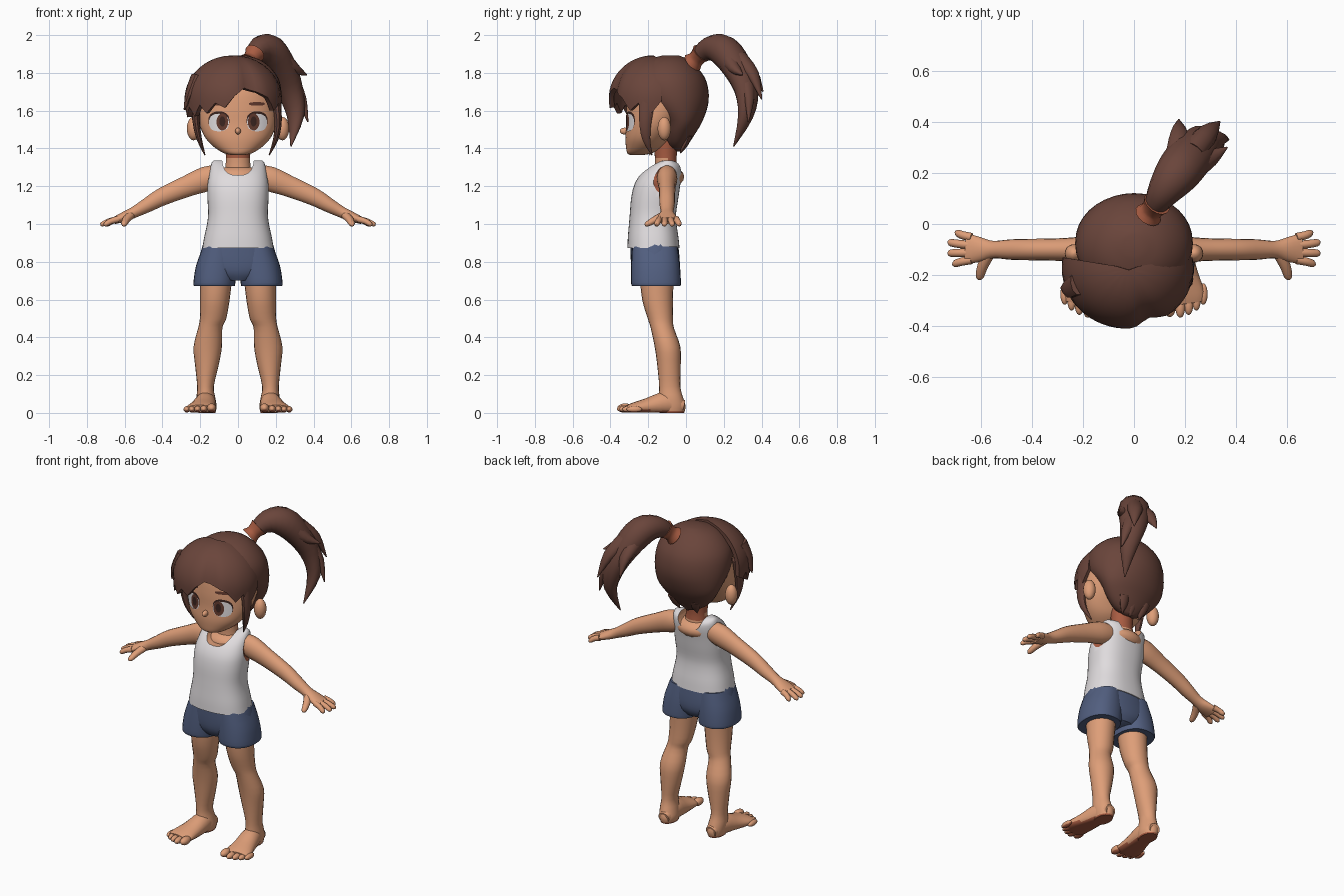
import bpy, bmesh, math
from mathutils import Vector
from mathutils.bvhtree import BVHTree

if "Cube" in bpy.data.objects:
    bpy.data.objects.remove(bpy.data.objects["Cube"])


def material(name, rgb):
    lin = [((c / 255 + 0.055) / 1.055) ** 2.4 for c in rgb]
    m = bpy.data.materials.new(name)
    m.diffuse_color = (*lin, 1)
    m.use_nodes = True
    m.node_tree.nodes["Principled BSDF"].inputs["Base Color"].default_value = m.diffuse_color
    return m


SKIN = material("skin", (222, 158, 120))
SHADE = material("shaded_skin", (168, 92, 66))
HAIR = material("brown_hair", (106, 69, 59))
WHITE = material("white_cloth", (224, 220, 222))
BLUE = material("blue_cloth", (82, 95, 128))
DARK = material("dark_brown", (58, 36, 31))
IRIS = material("iris_brown", (98, 58, 46))


def make(name, verts, faces, mats, rule=None, fix=True):
    me = bpy.data.meshes.new(name)
    me.from_pydata([tuple(v) for v in verts], [], faces)
    if fix:
        bm = bmesh.new()
        bm.from_mesh(me)
        bmesh.ops.recalc_face_normals(bm, faces=bm.faces)
        bm.to_mesh(me)
        bm.free()
    for m in mats if isinstance(mats, list) else [mats]:
        me.materials.append(m)
    if rule:
        for p in me.polygons:
            p.material_index = rule(p)
    ob = bpy.data.objects.new(name, me)
    bpy.context.collection.objects.link(ob)
    return ob


def spline(rows, n):
    """Catmull-Rom resampling of rows of numbers."""
    out = []
    for i in range(len(rows) - 1):
        a, b, c, d = (rows[max(0, min(len(rows) - 1, i + k))] for k in (-1, 0, 1, 2))
        for s in range(n):
            t = s / n
            out.append([0.5 * (2 * q + (r - p) * t + (2 * p - 5 * q + 4 * r - w) * t * t
                               + (3 * q - p - 3 * r + w) * t ** 3)
                        for p, q, r, w in zip(a, b, c, d)])
    return out + [list(rows[-1])]


def circle(n, p):
    pw = lambda v: math.copysign(abs(v) ** (2 / p), v)
    return [(pw(math.cos(2 * math.pi * i / n)), pw(math.sin(2 * math.pi * i / n))) for i in range(n)]


def skin_rings(rings):
    n = len(rings[0])
    verts = [v for r in rings for v in r]
    faces = [(k * n + i, k * n + (i + 1) % n, (k + 1) * n + (i + 1) % n, (k + 1) * n + i)
             for k in range(len(rings) - 1) for i in range(n)]
    return verts, faces + [tuple(range(n)), tuple(range(len(verts) - n, len(verts)))]


def loft(name, rows, mats, sides=28, p=2.0, n=3, side=1, rule=None):
    """Stacked level rings: z, centre x, half width, front y, back y."""
    rings = [[Vector((side * (cx + rx * c), (yf + yb) / 2 + (yb - yf) / 2 * s, z)) for c, s in circle(sides, p)]
             for z, cx, rx, yf, yb in spline(rows, n)]
    return make(name, *skin_rings(rings), mats, rule)


def tube(name, rows, mats, up=(0, 0, 1), sides=14, p=2.0, n=3, side=1, floor=None, rule=None):
    """Path rows: x, y, z, radius across, radius along the up direction."""
    rows = spline(rows, n)
    pts = [Vector(r[:3]) for r in rows]
    rings = []
    for i, r in enumerate(rows):
        t = (pts[min(i + 1, len(pts) - 1)] - pts[max(i - 1, 0)]).normalized()
        u = Vector(up).cross(t).normalized()
        v = t.cross(u)
        ring = [pts[i] + u * c * r[3] + v * s * r[4] for c, s in circle(sides, p)]
        for q in ring:
            q.x *= side
            if floor is not None:
                q.z = max(q.z, floor)
        rings.append(ring)
    return make(name, *skin_rings(rings), mats, rule)


def ball(name, c, r, mats, rule=None):
    rows = [[Vector((c[0] + r[0] * math.sin(a) * x, c[1] + r[1] * math.sin(a) * y, c[2] - r[2] * math.cos(a)))
             for x, y in circle(18, 2)] for a in [0.06 + (math.pi - 0.12) * k / 10 for k in range(11)]]
    return make(name, *skin_rings(rows), mats, rule)


def modify(ob, kind, **props):
    m = ob.modifiers.new(kind.lower(), kind)
    for k, v in props.items():
        setattr(m, k, v)
    bpy.context.view_layer.objects.active = ob
    bpy.ops.object.modifier_apply(modifier=m.name)


# Head, nose, neck
head = loft("head", [(1.365, 0, .03, -.295, -.23), (1.375, 0, .075, -.311, -.18), (1.41, 0, .13, -.318, -.12),
                     (1.46, 0, .175, -.321, -.08), (1.53, 0, .204, -.316, -.03), (1.62, 0, .212, -.315, .03),
                     (1.72, 0, .2, -.3, .05), (1.8, 0, .15, -.24, .02), (1.84, 0, .06, -.18, -.05)],
            SKIN, sides=44, p=2.1, n=4)
face = BVHTree.FromPolygons([v.co.copy() for v in head.data.vertices],
                            [tuple(p.vertices) for p in head.data.polygons])
ball("nose", (0, -.324, 1.492), (.015, .027, .018), SKIN)
loft("neck", [(1.22, 0, .075, -.18, -.04), (1.29, 0, .068, -.165, -.045), (1.35, 0, .064, -.165, -.05),
              (1.44, 0, .07, -.17, -.04)], [SKIN, SHADE],
     rule=lambda p: int(p.center.z > 1.345 or (p.center.z > 1.31 and p.center.y > -.1)))


# Painted face details laid on the head
def plate(name, x, z, w, h, lift, mat, p=2.0):
    uv = [(0, 0)] + [(c * k / 4, s * k / 4) for k in (1, 2, 3, 4) for c, s in circle(20, p)]
    verts = []
    for c, s in uv:
        hit = face.ray_cast(Vector((x + w * c, -1, z + h * s)), Vector((0, 1, 0)))[0]
        verts.append(hit + Vector((0, -lift, 0)))
    faces = [(0, 1 + i, 1 + (i + 1) % 20) for i in range(20)]
    for k in range(3):
        a, b = 1 + 20 * k, 21 + 20 * k
        faces += [(a + i, b + i, b + (i + 1) % 20, a + (i + 1) % 20) for i in range(20)]
    make(name, verts, faces, mat, fix=False)


for s, tag in ((-1, "left"), (1, "right")):
    plate(tag + "_lash", s * .101, 1.546, .056, .05, .003, DARK, 2.4)
    plate(tag + "_eye_white", s * .101, 1.537, .053, .047, .005, WHITE, 2.4)
    plate(tag + "_iris", s * .083, 1.54, .031, .045, .007, IRIS)
    plate(tag + "_pupil", s * .083, 1.543, .016, .027, .009, DARK)
    plate(tag + "_brow", s * .1, 1.636, .042, .009, .005, IRIS, 3)
    ball(tag + "_ear", (s * .235, -.115, 1.505), (.036, .036, .062), SKIN)

# Hair cap and nape tufts
loft("hair_cap", [(1.385, 0, .03, -.06, -.02), (1.42, 0, .1, -.1, .01), (1.48, 0, .16, -.12, .05),
                  (1.55, 0, .203, -.14, .09), (1.65, 0, .229, -.25, .12), (1.75, 0, .222, -.29, .11),
                  (1.82, 0, .18, -.26, .068), (1.87, 0, .115, -.2, .012), (1.893, 0, .04, -.12, -.04)],
     HAIR, sides=36)
for x in (-.07, .01, .08):
    tube("nape_tuft", [(x, .015, 1.47, .035, .02), (x * .9, -.005, 1.42, .026, .015),
                       (x * .8, -.03, 1.375, .003, .003)], HAIR, up=(0, 1, 0), sides=8)

# Fringe: domed shell with a jagged lower edge and a parting groove
edge = [(-100, 1.62), (-92, 1.6), (-84, 1.63), (-76, 1.565), (-66, 1.62), (-54, 1.57), (-44, 1.63), (-34, 1.585),
        (-22, 1.64), (-10, 1.615), (2, 1.68), (14, 1.72), (30, 1.7), (45, 1.67), (58, 1.6), (70, 1.64),
        (80, 1.56), (90, 1.6), (100, 1.65)]
cols = []
for (a, z), (b, w) in zip(edge, edge[1:]):
    cols += [(a, z), ((a + b) / 2, (z + w) / 2)]
cols.append(edge[-1])
R, TOP = 12, 1.893
verts, faces = [(-.02, -.18, TOP)], []
for a, low in cols:
    for k in range(1, R + 1):
        z = TOP - (TOP - low) * (k / R) ** 1.7
        h = max(0, (z - 1.66) / (TOP - 1.66))
        r = math.sqrt(max(0, 1 - h * h)) - .25 * max(0, 1.66 - z)
        f = r * (1 - .1 * r * math.exp(-((a - 22) / 10) ** 2))
        ang = math.radians(a)
        verts.append((-.025 + .258 * f * math.sin(ang), -.172 - .238 * f * math.cos(ang), z))
for c in range(len(cols) - 1):
    i, j = 1 + c * R, 1 + (c + 1) * R
    faces.append((0, i, j))
    faces += [(i + k, i + k + 1, j + k + 1, j + k) for k in range(R - 1)]
fringe = make("fringe", verts, faces, HAIR, fix=False)
mid = fringe.data.polygons[len(faces) // 2]
if mid.normal.dot(mid.center - Vector((-.025, -.17, 1.66))) < 0:
    fringe.data.flip_normals()
modify(fringe, 'SOLIDIFY', thickness=.028, offset=-1)

# Locks in front of the ears and on the fringe
for name, rows in (
        ("left_lock", [(-.225, -.2, 1.7, .03, .05), (-.222, -.215, 1.55, .02, .035),
                       (-.205, -.21, 1.45, .014, .022), (-.175, -.19, 1.365, .003, .003)]),
        ("right_lock", [(.195, -.2, 1.7, .03, .05), (.212, -.215, 1.55, .02, .035),
                        (.2, -.21, 1.45, .014, .022), (.165, -.18, 1.365, .003, .003)]),
        ("outer_lock", [(-.22, -.23, 1.78, .03, .05), (-.255, -.25, 1.69, .024, .04),
                        (-.285, -.25, 1.605, .003, .003)])):
    tube(name, rows, HAIR, up=(0, 1, 0), sides=10)

# Ponytail, its loose tips and the hair tie
ACROSS = (.8, -.6, 0)
for name, rows in (
        ("ponytail", [(.075, .06, 1.885, .04, .04), (.115, .125, 1.928, .065, .065), (.17, .2, 1.917, .084, .088),
                      (.225, .27, 1.83, .075, .09), (.275, .32, 1.71, .06, .075), (.305, .315, 1.57, .036, .05),
                      (.28, .252, 1.41, .003, .003)]),
        ("tail_tip_back", [(.23, .28, 1.87, .05, .05), (.29, .355, 1.79, .03, .04), (.335, .4, 1.66, .003, .003)]),
        ("tail_tip_outer", [(.23, .22, 1.88, .05, .05), (.3, .26, 1.82, .03, .035), (.365, .3, 1.79, .003, .003)]),
        ("tail_tip_inner", [(.17, .26, 1.87, .05, .05), (.18, .35, 1.8, .03, .04), (.175, .408, 1.7, .003, .003)]),
        ("tail_tip_low", [(.28, .32, 1.76, .04, .05), (.335, .335, 1.66, .025, .03), (.37, .33, 1.54, .003, .003)])):
    tube(name, rows, HAIR, up=ACROSS, sides=12)
tube("hair_tie", [(.055, .035, 1.855, .055, .055), (.067, .052, 1.872, .044, .044), (.078, .066, 1.888, .046, .046),
                  (.09, .082, 1.905, .056, .056)], SHADE, up=ACROSS)

# Tank top with cut neckline and armholes
cloth = [WHITE, SHADE, SKIN]
top = loft("tank_top", [(.872, 0, .189, -.31, -.034), (.93, 0, .179, -.308, -.04), (1, 0, .164, -.302, -.05),
                        (1.06, 0, .158, -.297, -.052), (1.14, 0, .162, -.29, -.04), (1.21, 0, .162, -.273, -.03),
                        (1.27, 0, .153, -.235, -.02), (1.31, 0, .144, -.185, -.025), (1.33, 0, .136, -.145, -.05),
                        (1.337, 0, .125, -.12, -.07)], cloth, sides=40, p=2.4)
cutters = [tube("neck_cutter", [(0, -.5, 1.37, .085, .112), (0, .3, 1.37, .085, .112)], cloth, p=2.8, n=1,
                sides=32, rule=lambda p: 2)]
cutters += [ball("arm_cutter", (s * .225, -.1, 1.25), (.092, .11, .14), cloth, rule=lambda p: 1) for s in (-1, 1)]
for c in cutters:
    c.hide_render = True
    modify(top, 'BOOLEAN', operation='DIFFERENCE', object=c)
    bpy.data.objects.remove(c)
ball("upper_chest", (0, -.108, 1.25), (.128, .1, .06), SKIN)

# Shorts
loft("shorts_hips", [(.7, 0, .09, -.26, -.06), (.74, 0, .17, -.283, -.037), (.8, 0, .207, -.292, -.033),
                     (.9, 0, .183, -.295, -.042)], BLUE, p=2.3)

for s, tag in ((-1, "left_"), (1, "right_")):
    loft(tag + "shorts_leg", [(.672, .125, .108, -.285, -.03), (.69, .125, .111, -.291, -.027),
                              (.78, .113, .109, -.29, -.032), (.88, .1, .085, -.285, -.045)],
         BLUE, p=2.3, side=s)
    # Leg
    loft(tag + "leg", [(.72, .115, .085, -.245, -.065), (.6, .122, .078, -.232, -.069), (.5, .132, .07, -.203, -.068),
                       (.45, .147, .064, -.187, -.064), (.35, .16, .075, -.166, -.03), (.25, .165, .062, -.152, -.028),
                       (.14, .172, .044, -.142, -.03), (.08, .17, .05, -.145, -.015), (.035, .165, .052, -.147, -.002),
                       (0, .165, .045, -.14, -.01)], [SKIN, SHADE], sides=20, side=s,
         rule=lambda p: int(p.center.z < .005))
    # Foot with five toes
    sole = lambda p: int(p.normal.z < -.6 and p.center.z < .02)
    tube(tag + "foot", [(.164, -.012, .035, .035, .032), (.17, -.1, .05, .054, .062), (.185, -.2, .034, .066, .046),
                        (.198, -.275, .026, .078, .03), (.203, -.31, .022, .07, .02)], [SKIN, SHADE],
         sides=20, side=s, floor=.002, rule=sole)
    for x, y, r in ((.14, -.322, .024), (.181, -.325, .019), (.214, -.314, .018), (.244, -.297, .017),
                    (.271, -.274, .017)):
        ball(tag + "toe", (s * x, y, r + .002), (r, .042, r), [SKIN, SHADE], sole)
    # Arm, hand, fingers, thumb
    tube(tag + "arm", [(.1, -.1, 1.255, .05, .058), (.17, -.1, 1.238, .054, .067), (.27, -.1, 1.2, .045, .057),
                       (.4, -.1, 1.145, .042, .048), (.48, -.1, 1.1, .04, .039), (.55, -.1, 1.062, .034, .03),
                       (.6, -.1, 1.039, .048, .027), (.655, -.097, 1.018, .06, .019)], SKIN, sides=18, side=s)
    for y0, x1, y1 in ((-.052, .7, -.036), (-.083, .728, -.073), (-.112, .728, -.114), (-.14, .71, -.155)):
        tube(tag + "finger", [(.635, y0, 1.026, .017, .018), ((.64 + x1) / 2, (y0 + y1) / 2, 1.014, .016, .016),
                              (x1 - .01, y1, .999, .014, .013), (x1, y1, .996, .006, .006)], SKIN, sides=10, side=s)
    tube(tag + "thumb", [(.57, -.12, 1.045, .024, .022), (.592, -.165, 1.022, .021, .019),
                         (.603, -.205, 1.0, .016, .014), (.605, -.218, .995, .006, .006)], SKIN, sides=10, side=s)

# Smooth shading with crisp edges kept
bpy.ops.object.select_all(action='DESELECT')
for ob in bpy.context.scene.objects:
    ob.select_set(True)
bpy.context.view_layer.objects.active = head
bpy.ops.object.shade_smooth_by_angle(angle=math.radians(45))
